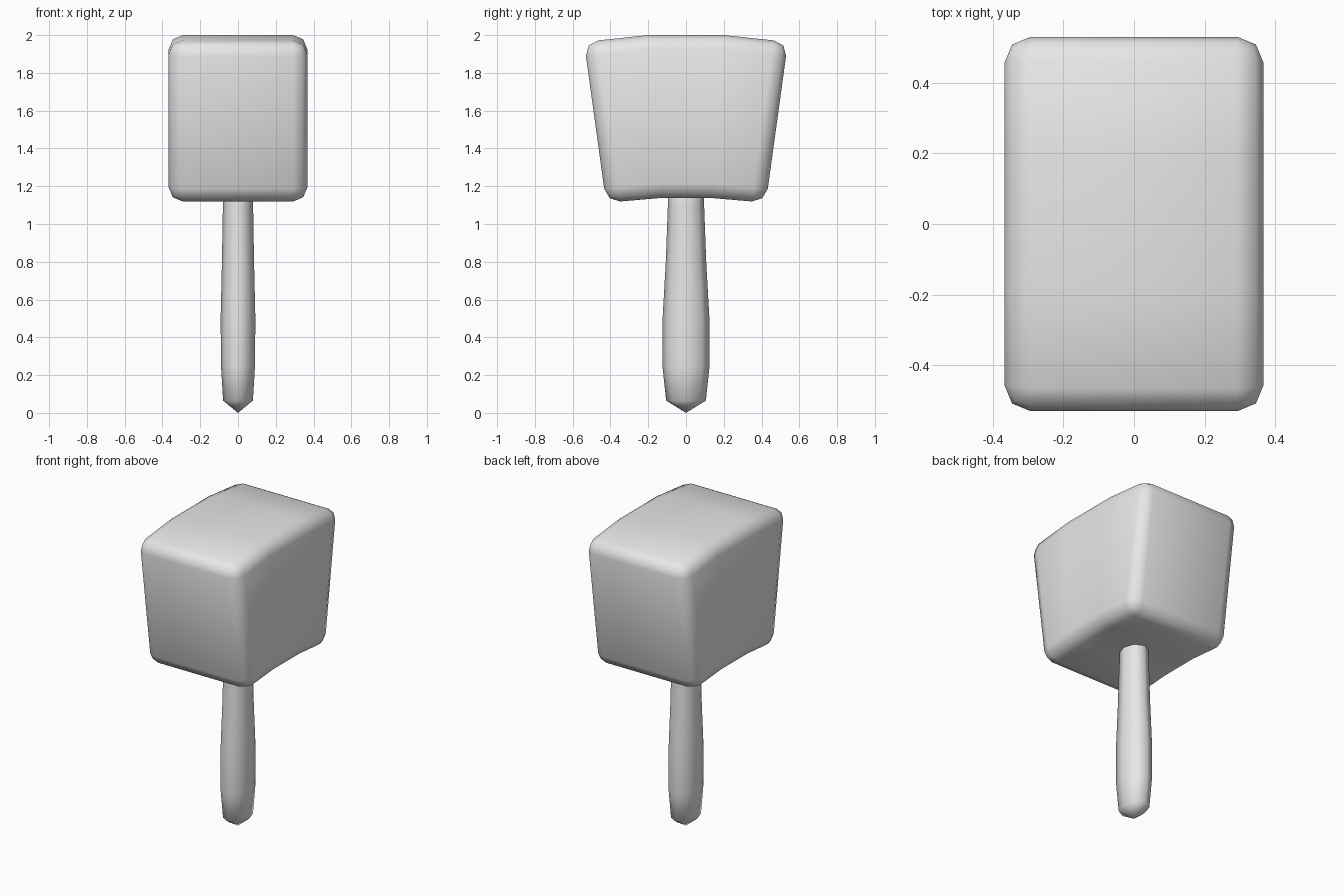
import bpy, bmesh
from math import sin, cos, pi, radians

default = bpy.data.objects.get("Cube")
if default:
    bpy.data.objects.remove(default, do_unlink=True)

grey = bpy.data.materials.new("light grey")
grey.use_nodes = True
colour = (0.8, 0.8, 0.8, 1)
grey.diffuse_color = colour
grey.node_tree.nodes["Principled BSDF"].inputs["Base Color"].default_value = colour


def finish(name, bm):
    """Turn a bmesh into a smooth shaded grey object."""
    bmesh.ops.recalc_face_normals(bm, faces=bm.faces)
    for face in bm.faces:
        face.smooth = True
    mesh = bpy.data.meshes.new(name)
    bm.to_mesh(mesh)
    bm.free()
    mesh.materials.append(grey)
    obj = bpy.data.objects.new(name, mesh)
    bpy.context.collection.objects.link(obj)
    return obj


# Head: a tapered block with a bowed top and an arched underside
bm = bmesh.new()
half_width = 0.367
top = [(-0.54, 1.964), (-0.2, 2.0), (0.2, 2.0), (0.54, 1.964)]
bottom = [(-0.423, 1.113), (-0.13, 1.138), (0.13, 1.138), (0.423, 1.113)]
rows = [[bm.verts.new((x, y, z)) for y, z in line]
        for x, line in ((-half_width, bottom), (-half_width, top),
                        (half_width, top), (half_width, bottom))]
for i in range(4):
    a, b = rows[i], rows[(i + 1) % 4]
    for j in range(3):
        bm.faces.new((a[j], a[j + 1], b[j + 1], b[j]))
for end in (0, -1):
    bm.faces.new([row[end] for row in rows])
head = finish("mallet_head", bm)
bevel = head.modifiers.new("rounded edges", "BEVEL")
bevel.width = 0.075
bevel.segments = 2
bevel.limit_method = "ANGLE"
bevel.angle_limit = radians(30)

# Handle: an eight sided oval grip, swelling low down and ending in a blunt point
bm = bmesh.new()
sides = 8
sections = [(1.3, 0.078, 0.095), (1.1, 0.08, 0.096), (0.8, 0.085, 0.107),
            (0.5, 0.092, 0.124), (0.25, 0.09, 0.125), (0.065, 0.079, 0.105)]
rings = [[bm.verts.new((rx * cos(2 * pi * k / sides), ry * sin(2 * pi * k / sides), z))
          for k in range(sides)] for z, rx, ry in sections]
tip = bm.verts.new((0, 0, 0))
for k in range(sides):
    n = (k + 1) % sides
    for a, b in zip(rings, rings[1:]):
        bm.faces.new((a[k], a[n], b[n], b[k]))
    bm.faces.new((rings[-1][k], rings[-1][n], tip))
bm.faces.new(rings[0])
finish("handle", bm)
